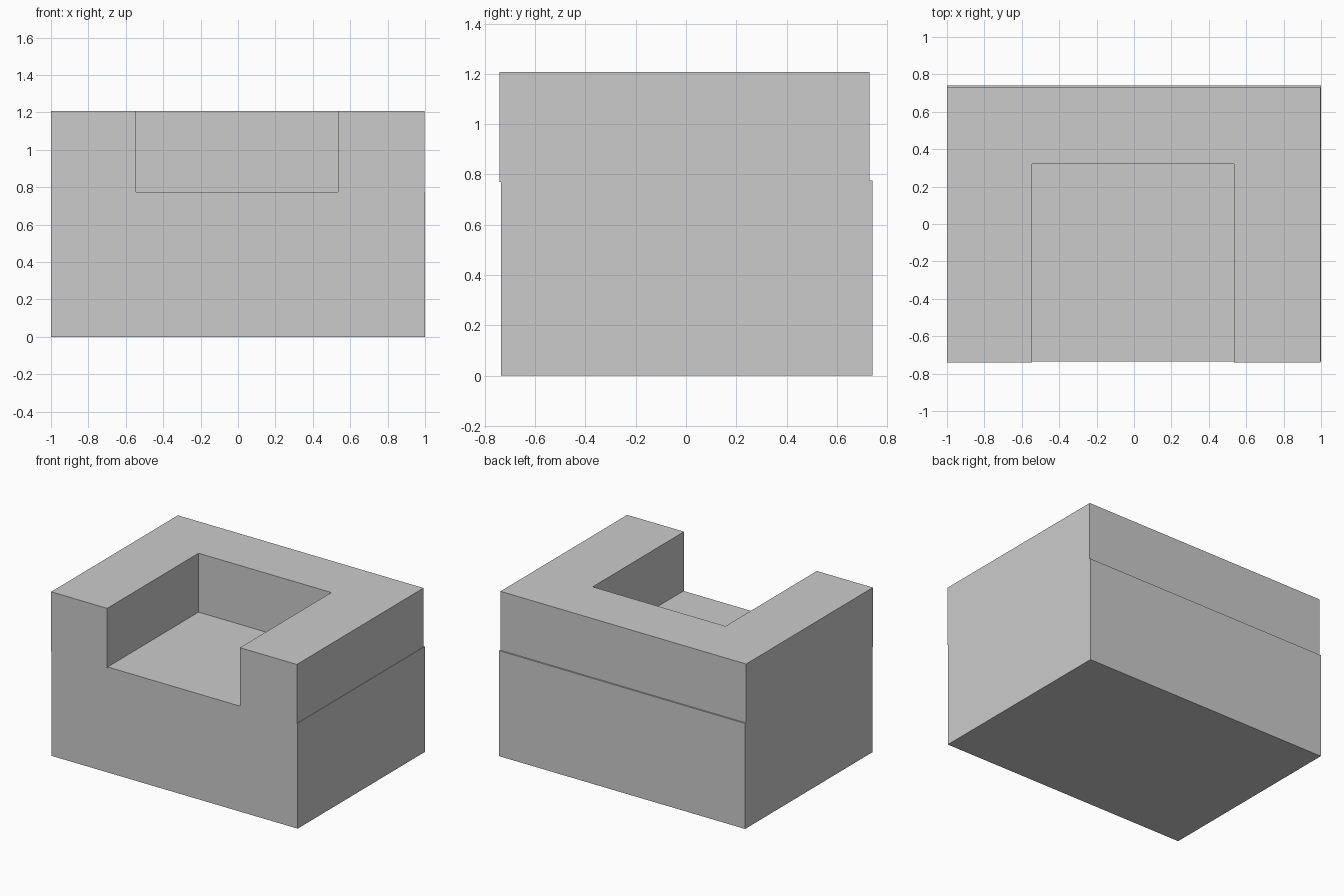
import bpy
import bmesh

cube = bpy.data.objects.get("Cube")
if cube:
    bpy.data.objects.remove(cube, do_unlink=True)

grey = bpy.data.materials.new("light_grey")
grey.use_nodes = True
grey.diffuse_color = (0.6, 0.6, 0.6, 1)
grey.node_tree.nodes["Principled BSDF"].inputs["Base Color"].default_value = (0.6, 0.6, 0.6, 1)


def extrude_outline(name, outline, bottom, top):
    """Solid with a flat outline raised from bottom to top."""
    bm = bmesh.new()
    face = bm.faces.new([bm.verts.new((x, y, bottom)) for x, y in outline])
    raised = bmesh.ops.extrude_face_region(bm, geom=[face], use_keep_orig=True)
    verts = [v for v in raised["geom"] if isinstance(v, bmesh.types.BMVert)]
    bmesh.ops.translate(bm, verts=verts, vec=(0, 0, top - bottom))
    bmesh.ops.recalc_face_normals(bm, faces=bm.faces)
    mesh = bpy.data.meshes.new(name)
    bm.to_mesh(mesh)
    bm.free()
    mesh.materials.append(grey)
    obj = bpy.data.objects.new(name, mesh)
    bpy.context.collection.objects.link(obj)
    return obj


# Solid base block, set slightly towards the back
extrude_outline("seat_base", [(-1, -0.735), (1, -0.735), (1, 0.741), (-1, 0.741)], 0, 0.775)

# U-shaped arms and backrest, open at the front
left, right, front, back = -1, 0.997, -0.741, 0.73
inner_left, inner_right, inner_back = -0.545, 0.535, 0.32
extrude_outline("arms_and_backrest", [
    (left, front), (inner_left, front), (inner_left, inner_back),
    (inner_right, inner_back), (inner_right, front), (right, front),
    (right, back), (left, back)], 0.77, 1.208)
